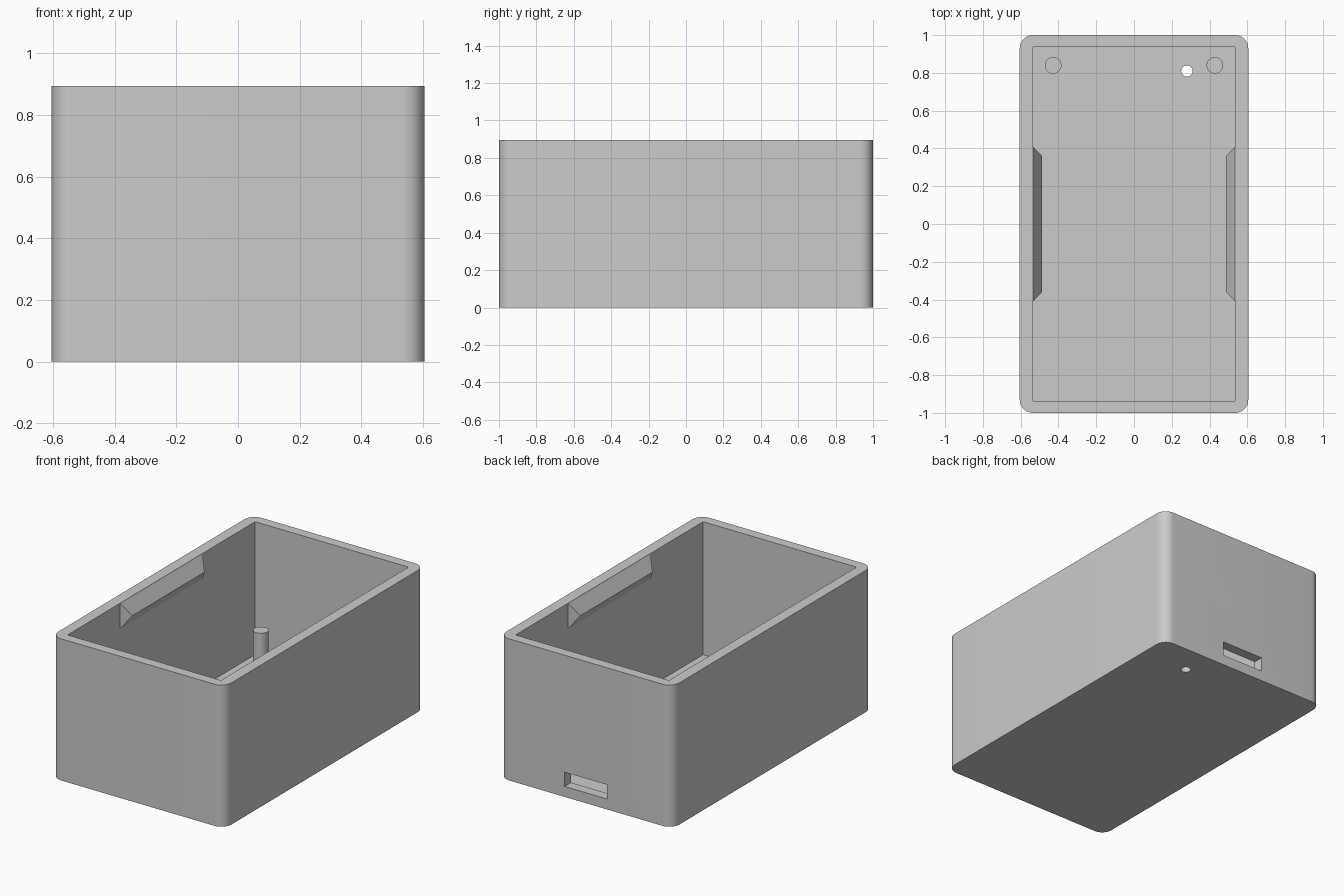
import bpy
import bmesh
import math

if "Cube" in bpy.data.objects:
    bpy.data.objects.remove(bpy.data.objects["Cube"], do_unlink=True)

HALF_X, HALF_Y, HEIGHT = 0.605, 1.0, 0.895
IN_X, IN_Y, FLOOR = 0.536, 0.936, 0.055
CORNER = 0.07

grey = bpy.data.materials.new("plain grey")
grey.use_nodes = True
grey.diffuse_color = (0.6, 0.6, 0.6, 1)
grey.node_tree.nodes["Principled BSDF"].inputs["Base Color"].default_value = (0.6, 0.6, 0.6, 1)


def finish(name, bm):
    bmesh.ops.recalc_face_normals(bm, faces=bm.faces)
    mesh = bpy.data.meshes.new(name)
    bm.to_mesh(mesh)
    bm.free()
    mesh.materials.append(grey)
    obj = bpy.data.objects.new(name, mesh)
    bpy.context.collection.objects.link(obj)
    return obj


def box(name, low, high, radius=0):
    bm = bmesh.new()
    bmesh.ops.create_cube(bm, size=1)
    for v in bm.verts:
        v.co = [lo + (c + 0.5) * (hi - lo) for c, lo, hi in zip(v.co, low, high)]
    if radius:
        upright = [e for e in bm.edges if abs(e.verts[0].co.z - e.verts[1].co.z) > 0.1]
        bmesh.ops.bevel(bm, geom=upright, offset=radius, segments=12,
                        profile=0.5, affect='EDGES')
    return finish(name, bm)


def cylinder(name, x, y, radius, z0, z1):
    bm = bmesh.new()
    bmesh.ops.create_cone(bm, cap_ends=True, segments=40, radius1=radius,
                          radius2=radius, depth=z1 - z0)
    bmesh.ops.translate(bm, verts=bm.verts, vec=(x, y, (z0 + z1) / 2))
    return finish(name, bm)


def cut(target, cutter):
    mod = target.modifiers.new("cut", 'BOOLEAN')
    mod.operation = 'DIFFERENCE'
    mod.solver = 'EXACT'
    mod.object = cutter
    bpy.context.view_layer.objects.active = target
    bpy.ops.object.modifier_apply(modifier=mod.name)
    bpy.data.objects.remove(cutter, do_unlink=True)


def smooth(obj):
    bpy.ops.object.select_all(action='DESELECT')
    obj.select_set(True)
    bpy.context.view_layer.objects.active = obj
    bpy.ops.object.shade_smooth_by_angle(angle=math.radians(30))


# Open case with rounded upright corners and a square-cornered cavity
case = box("case", (-HALF_X, -HALF_Y, 0), (HALF_X, HALF_Y, HEIGHT), CORNER)
cut(case, box("cavity_cutter", (-IN_X, -IN_Y, FLOOR), (IN_X, IN_Y, HEIGHT + 0.2)))

# Cable slot in the back wall and small hole in the floor
cut(case, box("slot_cutter", (-0.148, IN_Y - 0.05, 0.066), (0.148, HALF_Y + 0.1, 0.156)))
cut(case, cylinder("hole_cutter", 0.28, 0.81, 0.03, -0.1, 0.2))
smooth(case)

# Wedge-shaped snap ridges and mounting pins on both sides
for side, label in ((1, "left"), (-1, "right")):
    bm = bmesh.new()
    base = [bm.verts.new((side * IN_X, y, z))
            for y, z in ((-0.41, 0.733), (0.41, 0.733), (0.41, 0.892), (-0.41, 0.892))]
    front, back = [bm.verts.new((side * 0.486, y, 0.81)) for y in (-0.36, 0.36)]
    a, b, c, d = base
    for face in (base, (a, b, back, front), (c, d, front, back), (a, front, d), (b, c, back)):
        bm.faces.new(face)
    finish(label + "_snap_ridge", bm)

    smooth(cylinder(label + "_pin", side * 0.428, 0.84, 0.044, FLOOR - 0.01, 0.276))
